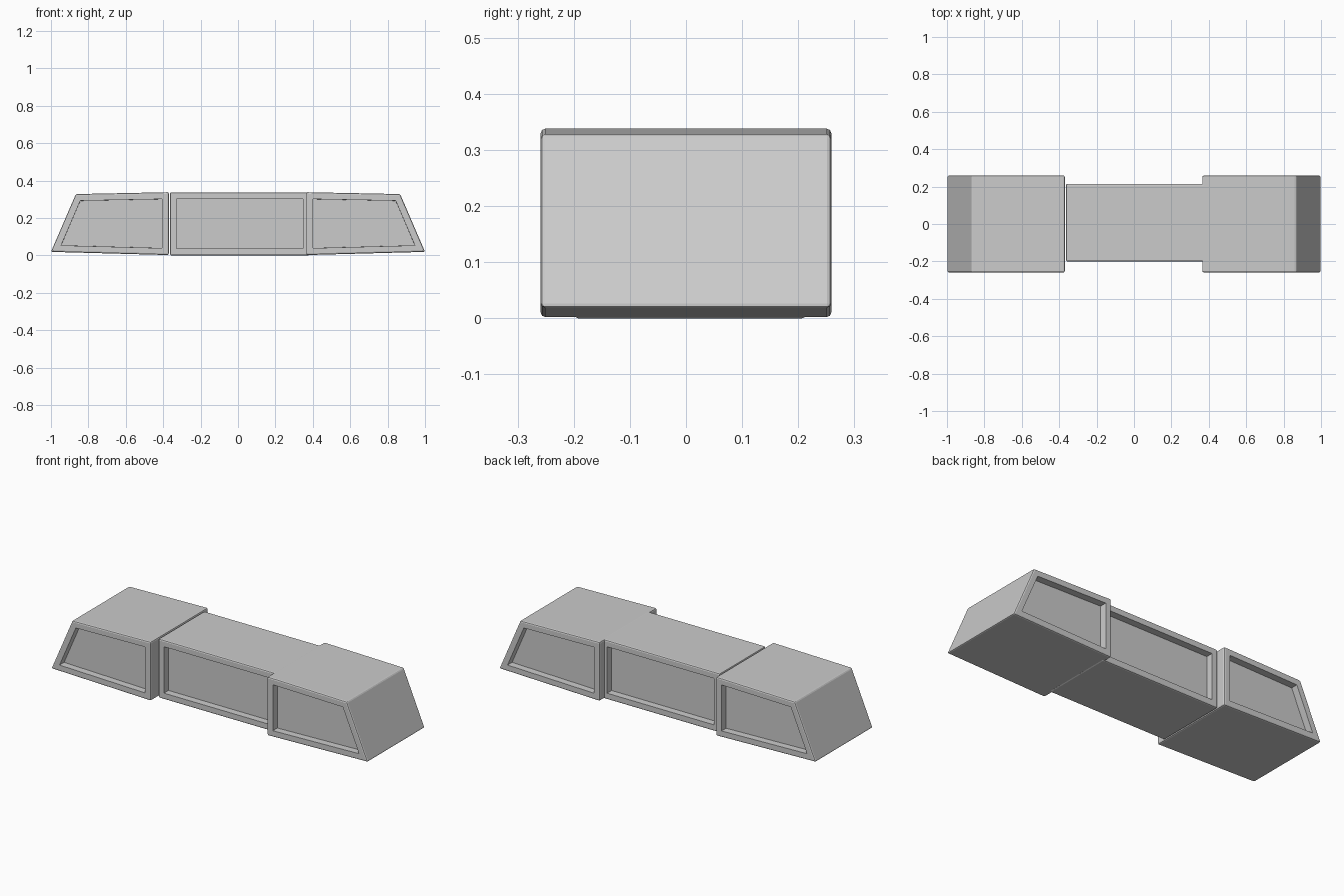
import bpy, bmesh

if "Cube" in bpy.data.objects:
    bpy.data.objects.remove(bpy.data.objects["Cube"])

BEVEL = 0.008


def panel_block(name, profile, y0, y1, depth=0.04, frame=0.028):
    """Bevelled prism of an XZ profile with a recessed panel front and back."""
    bm = bmesh.new()
    base = bm.faces.new([bm.verts.new((x, y0, z)) for x, z in profile])
    ext = bmesh.ops.extrude_face_region(bm, geom=[base])
    moved = [g for g in ext["geom"] if isinstance(g, bmesh.types.BMVert)]
    bmesh.ops.translate(bm, verts=moved, vec=(0, y1 - y0, 0))
    bmesh.ops.recalc_face_normals(bm, faces=bm.faces[:])
    bmesh.ops.bevel(bm, geom=bm.edges[:], offset=BEVEL, segments=2,
                    profile=0.5, affect='EDGES')
    bm.normal_update()

    # Recessed panels on both long faces
    for side in (-1, 1):
        face = max((f for f in bm.faces if f.normal.y * side > 0.99),
                   key=lambda f: f.calc_area())
        bmesh.ops.inset_region(bm, faces=[face], thickness=frame,
                               use_even_offset=True)
        # second inset keeps the frame and builds straight recess walls
        bmesh.ops.inset_region(bm, faces=[face], thickness=0.0005,
                               use_even_offset=True)
        bmesh.ops.translate(bm, verts=face.verts[:], vec=(0, -side * depth, 0))
    bmesh.ops.recalc_face_normals(bm, faces=bm.faces[:])

    mesh = bpy.data.meshes.new(name)
    bm.to_mesh(mesh)
    bm.free()
    obj = bpy.data.objects.new(name, mesh)
    bpy.context.collection.objects.link(obj)
    return obj


# Slanted end blocks
for name, s, inner in (("left_end_block", -1, 0.37), ("right_end_block", 1, 0.365)):
    panel_block(name, [(s * inner, 0.002), (s * 1.0, 0.019),
                       (s * 0.867, 0.328), (s * inner, 0.338)], -0.259, 0.259)

# Narrower middle block, tucked slightly into the right end
panel_block("middle_block", [(-0.364, 0.0), (0.384, 0.0),
                             (0.384, 0.337), (-0.364, 0.337)], -0.2, 0.215)
